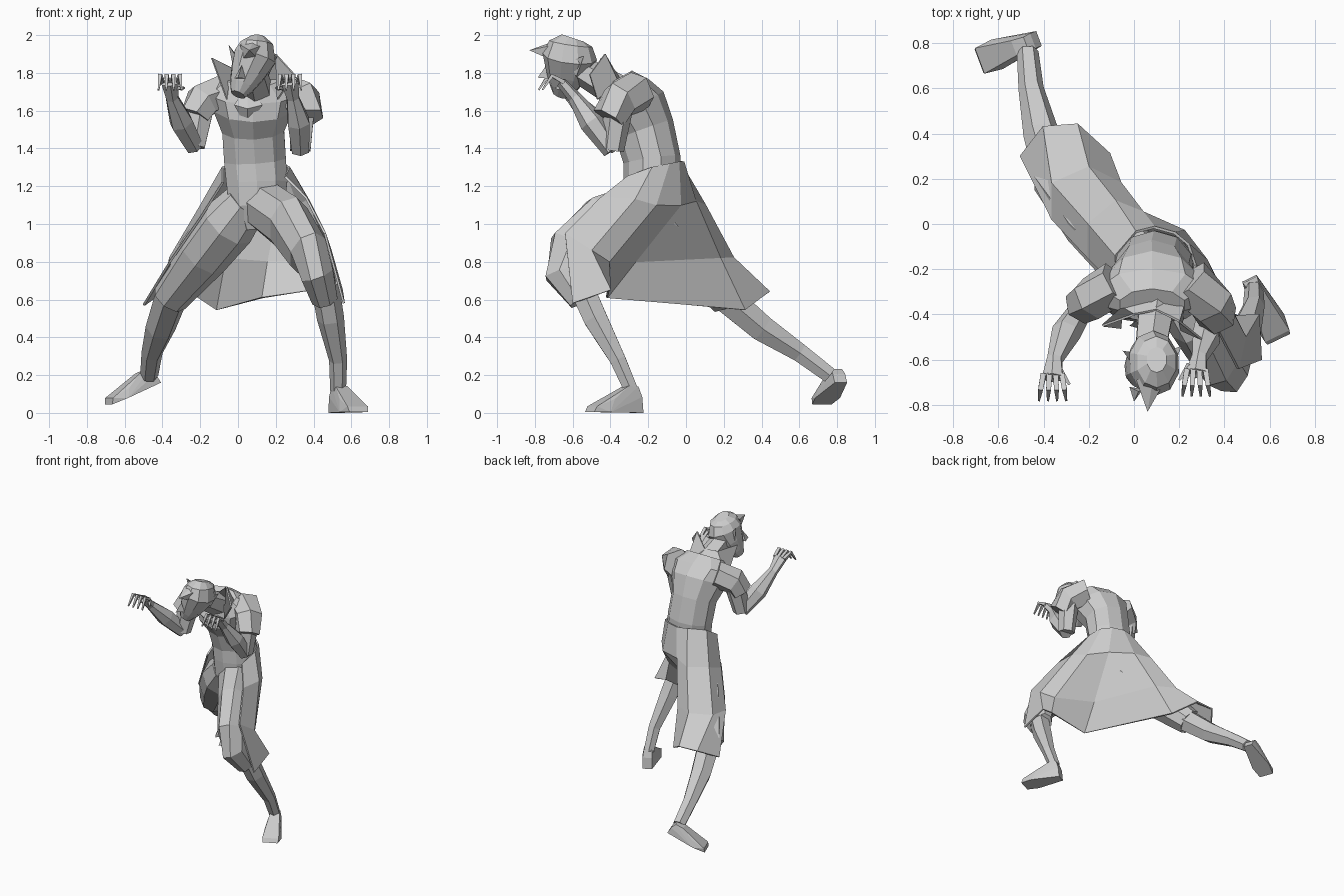
import bpy, bmesh, math
from mathutils import Vector

cube = bpy.data.objects.get("Cube")
if cube:
    bpy.data.objects.remove(cube)

grey = bpy.data.materials.new("plain grey")
grey.use_nodes = True
colour = (.6, .6, .6, 1)
grey.diffuse_color = colour
grey.node_tree.nodes["Principled BSDF"].inputs["Base Color"].default_value = colour


def finish(name, bm):
    """Turn a bmesh into a flat shaded object."""
    bmesh.ops.recalc_face_normals(bm, faces=bm.faces[:])
    mesh = bpy.data.meshes.new(name)
    bm.to_mesh(mesh)
    bm.free()
    mesh.materials.append(grey)
    obj = bpy.data.objects.new(name, mesh)
    bpy.context.collection.objects.link(obj)
    return obj


def tube(name, path, sides=8, facing=(0, -1, 0)):
    """Capped tube along points of x, y, z, half width and optional half depth."""
    bm = bmesh.new()
    centres = [Vector(point[:3]) for point in path]
    rings = []
    for i, point in enumerate(path):
        before = centres[max(i - 1, 0)]
        after = centres[min(i + 1, len(path) - 1)]
        along = (after - before).normalized()
        across = Vector(facing).cross(along).normalized()
        depth = along.cross(across)
        wide, deep = point[3], point[-1]
        ring = []
        for k in range(sides):
            angle = math.tau * (k + .5) / sides
            offset = across * math.cos(angle) * wide + depth * math.sin(angle) * deep
            ring.append(bm.verts.new(centres[i] + offset))
        rings.append(ring)
    for low, high in zip(rings, rings[1:]):
        for k in range(sides):
            n = (k + 1) % sides
            bm.faces.new((low[k], low[n], high[n], high[k]))
    bm.faces.new(rings[0])
    bm.faces.new(rings[-1])
    return finish(name, bm)


def hull(name, points):
    """Faceted solid wrapped around a few corner points."""
    bm = bmesh.new()
    verts = [bm.verts.new(point) for point in points]
    result = bmesh.ops.convex_hull(bm, input=verts)
    spare = {v for v in result["geom_interior"] if isinstance(v, bmesh.types.BMVert)}
    bmesh.ops.delete(bm, geom=list(spare), context="VERTS")
    return finish(name, bm)


def cloth(name, rows, thickness):
    """Thin sheet stretched between rows of points."""
    bm = bmesh.new()
    grid = [[bm.verts.new(point) for point in row] for row in rows]
    for top, low in zip(grid, grid[1:]):
        for k in range(len(top) - 1):
            bm.faces.new((top[k], top[k + 1], low[k + 1], low[k]))
    obj = finish(name, bm)
    solid = obj.modifiers.new("thickness", "SOLIDIFY")
    solid.thickness = thickness
    solid.offset = 0
    return obj


def foot(name, heel, toe, rise):
    """Wedge shaped shoe from heel to toe."""
    heel, toe = Vector(heel), Vector(toe)
    forward = toe - heel
    side = forward.cross(Vector((0, 0, 1))).normalized()
    up = side.cross(forward).normalized()
    corners = []
    # share of length, half width, height
    for share, half, height in ((0, .035, 0), (.03, .035, rise * .6), (.1, .03, rise),
                                (.3, .035, rise), (.6, .055, rise * .5), (.7, .07, 0),
                                (.95, .06, .03), (1, .055, 0)):
        for sign in (-1, 1):
            corners.append(heel + forward * share + side * half * sign + up * height)
    hull(name, corners)


# Torso, from crotch to collar
tube("torso", [(.11, -.18, .98, .1, .09), (.1, -.19, 1.1, .155, .13),
               (.1, -.18, 1.22, .17, .15), (.09, -.18, 1.34, .172, .152),
               (.08, -.22, 1.5, .172, .16), (.08, -.28, 1.62, .22, .18),
               (.08, -.32, 1.7, .25, .14), (.08, -.36, 1.77, .15, .085)], 10)
hull("cravat", [(-.02, -.45, 1.63), (.13, -.45, 1.63), (.05, -.39, 1.5),
                (.05, -.47, 1.61), (.05, -.4, 1.74)])

# Long coat skirt, from the right front edge round the back to the left front edge
waist = [(-.08, -.27, 1.22), (-.08, -.14, 1.3), (.01, -.035, 1.33), (.09, -.015, 1.33),
         (.18, -.04, 1.33), (.24, -.09, 1.32), (.27, -.18, 1.3), (.25, -.31, 1.25)]
hips = [(-.2, -.15, 1.03), (-.2, 0, 1.09), (-.08, .1, 1.1), (.04, .05, 1.12),
        (.22, -.03, 1.1), (.32, -.16, 1.1), (.37, -.27, 1.13), (.36, -.45, 1.14)]
middle = [(-.36, .02, .8), (-.36, .18, .82), (-.2, .25, .82), (-.06, .18, .82),
          (.16, -.27, .8), (.43, -.41, .8), (.49, -.5, .86), (.46, -.64, .95)]
hem = [(-.5, .3, .57), (-.4, .43, .64), (-.25, .44, .64), (-.11, .31, .545),
       (.13, -.42, .61), (.46, -.41, .66), (.55, -.4, .65), (.56, -.6, .58)]
cloth("coat_skirt", [waist, hips, middle, hem], .012)

# Standing collar with two high points
cloth("collar", [
    [(-.14, -.45, 1.88), (0, -.4, 1.81), (.1, -.38, 1.81), (.2, -.43, 1.9), (.3, -.51, 1.79)],
    [(-.06, -.46, 1.66), (-.05, -.37, 1.75), (.08, -.33, 1.76), (.22, -.36, 1.75), (.21, -.47, 1.66)],
], .01)

# Bent front leg
tube("left_breeches", [(.15, -.23, 1.09, .14, .13), (.27, -.42, 1, .17, .12), (.37, -.58, .85, .165, .11),
                       (.42, -.61, .74, .145, .095), (.46, -.53, .61, .1, .075)], 8, (1, 0, 0))
tube("left_shin", [(.46, -.56, .68, .075), (.49, -.48, .5, .072),
                   (.53, -.36, .28, .048), (.53, -.29, .12, .042)], 6, (1, 0, 0))
foot("left_foot", (.51, -.24, 0), (.64, -.51, .005), .14)

# Stretched back leg
tube("right_breeches", [(.05, -.19, 1.12, .12), (-.05, -.12, 1, .15), (-.18, .01, .84, .14),
                        (-.36, .21, .61, .1)], 8, (1, 0, 0))
tube("right_shin", [(-.35, .2, .62, .09), (-.41, .4, .45, .08),
                    (-.455, .6, .32, .056), (-.47, .76, .2, .048)], 6, (1, 0, 0))
foot("right_foot", (-.42, .82, .16), (-.685, .72, .045), .09)

# Head, leaning forward and turned to its right
tube("neck", [(.1, -.36, 1.7, .09), (.07, -.58, 1.83, .075)], 6, (0, 0, 1))
tube("head", [(.1, -.6, 1.985, .045, .06), (.1, -.61, 1.955, .09, .115), (.09, -.615, 1.885, .118, .145),
              (.05, -.63, 1.8, .095, .115), (.02, -.65, 1.73, .068, .08),
              (0, -.67, 1.685, .04)], 10)
hull("hair_peak", [(.01, -.69, 1.95), (.14, -.69, 1.95), (.03, -.74, 1.88), (.1, -.74, 1.88),
                   (.06, -.83, 1.92), (.09, -.65, 1.985)])
hull("nose", [(.02, -.74, 1.84), (-.02, -.72, 1.77), (.04, -.73, 1.77), (0, -.785, 1.775)])
hull("right_ear", [(-.05, -.56, 1.95), (0, -.63, 1.87), (-.02, -.58, 1.8), (.01, -.57, 1.87)])
hull("left_ear", [(.21, -.54, 1.89), (.18, -.62, 1.86), (.16, -.58, 1.78), (.15, -.56, 1.86)])

# Raised arms with clawed hands
arms = {
    "right": dict(sleeve=[(-.08, -.26, 1.7, .1), (-.19, -.33, 1.65, .1), (-.23, -.36, 1.57, .085)],
                  elbow=(-.23, -.37, 1.41), forearm=(-.3, -.48, 1.54),
                  wrist=(-.35, -.6, 1.67), palm=(-.36, -.68, 1.75), inward=1),
    "left": dict(sleeve=[(.24, -.25, 1.7, .11), (.34, -.35, 1.66, .105), (.37, -.41, 1.56, .09)],
                 elbow=(.33, -.39, 1.39), forearm=(.32, -.5, 1.54),
                 wrist=(.29, -.59, 1.67), palm=(.275, -.66, 1.75), inward=-1),
}
for side, arm in arms.items():
    tube(side + "_sleeve", arm["sleeve"], 6)
    shoulder = arm["sleeve"][1][:3]
    tube(side + "_upper_arm", [shoulder + (.08,), arm["elbow"] + (.062,)], 6)
    tube(side + "_forearm", [arm["elbow"] + (.052,), arm["forearm"] + (.066,),
                             arm["wrist"] + (.036,), arm["palm"] + (.052, .028)], 6)
    palm = Vector(arm["palm"])
    for n in range(4):
        spread = (n - 1.5) * .027
        knuckle = palm + Vector((spread, .015, 0))
        bend = palm + Vector((spread * 1.3, -.05, .035))
        tip = palm + Vector((spread * 1.5, -.1, -.04))
        tube(f"{side}_finger_{n + 1}", [(*knuckle, .017), (*bend, .015), (*tip, .006)], 4, (1, 0, 0))
    start = palm + Vector((.03 * arm["inward"], .04, -.03))
    end = palm + Vector((.075 * arm["inward"], -.03, -.03))
    tube(side + "_thumb", [(*start, .018), (*end, .008)], 4, (0, 0, 1))
